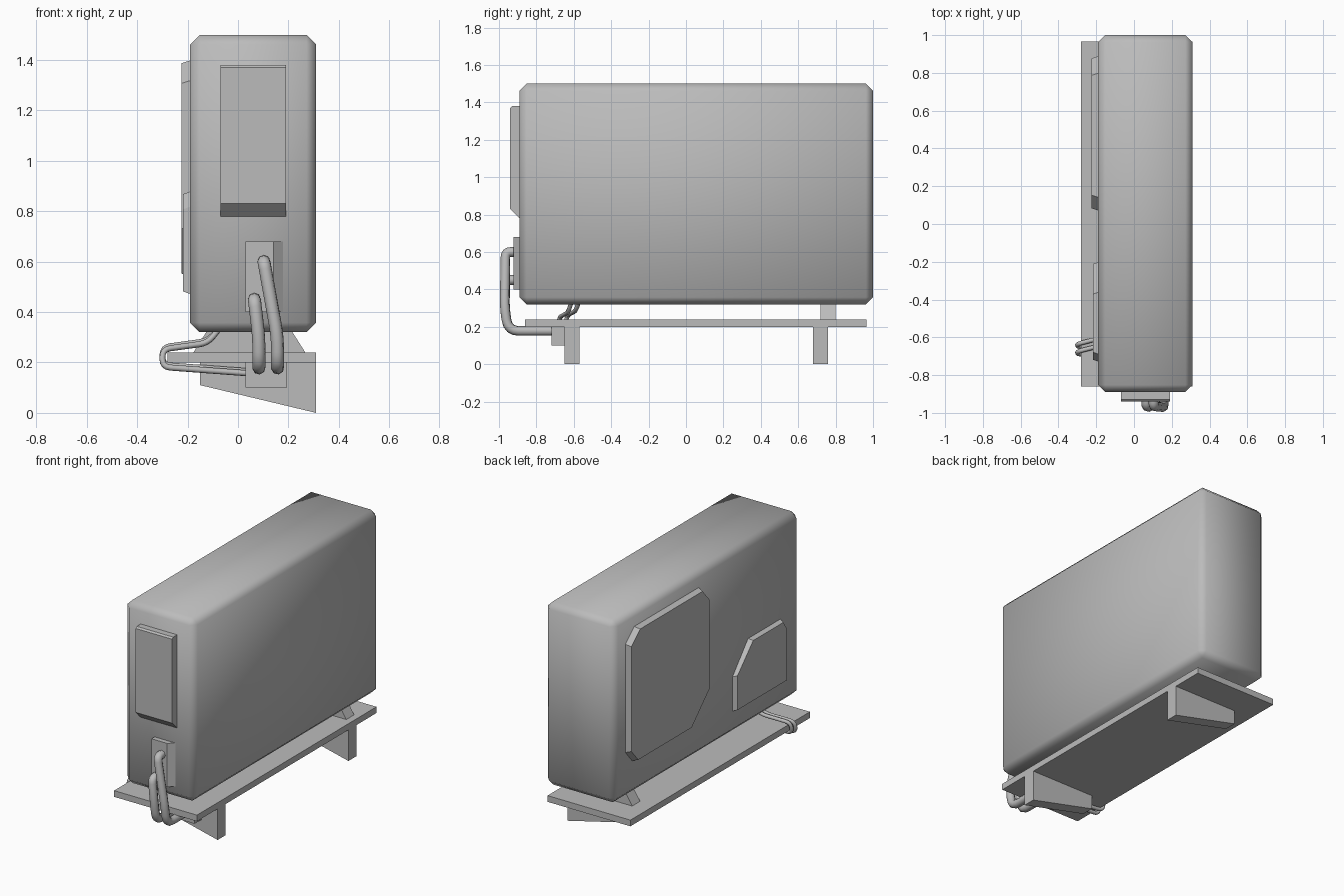
import bpy
import bmesh
import math
from mathutils import Vector

cube = bpy.data.objects.get("Cube")
if cube:
    bpy.data.objects.remove(cube)

grey = bpy.data.materials.new("light grey")
grey.use_nodes = True
GREY = (0.5, 0.5, 0.5, 1)
grey.diffuse_color = GREY
grey.node_tree.nodes["Principled BSDF"].inputs["Base Color"].default_value = GREY


def link(name, data):
    obj = bpy.data.objects.new(name, data)
    bpy.context.collection.objects.link(obj)
    data.materials.append(grey)
    return obj


def prism(name, outline, axis, low, high, inset=0.0):
    """Extrude a 2D outline along an axis; inset shrinks the low end."""
    cu = sum(p[0] for p in outline) / len(outline)
    cv = sum(p[1] for p in outline) / len(outline)

    def place(u, v, w):
        return {"x": (w, u, v), "y": (u, w, v), "z": (u, v, w)}[axis]

    bm = bmesh.new()
    a = []
    for u, v in outline:
        u -= math.copysign(inset, u - cu)
        v -= math.copysign(inset, v - cv)
        a.append(bm.verts.new(place(u, v, low)))
    b = [bm.verts.new(place(u, v, high)) for u, v in outline]
    bm.faces.new(a)
    bm.faces.new(b[::-1])
    for i in range(len(a)):
        j = (i + 1) % len(a)
        bm.faces.new((a[i], b[i], b[j], a[j]))
    bmesh.ops.recalc_face_normals(bm, faces=bm.faces)
    mesh = bpy.data.meshes.new(name)
    bm.to_mesh(mesh)
    bm.free()
    return link(name, mesh)


def box(name, x, y, z):
    return prism(name, [(x[0], y[0]), (x[1], y[0]), (x[1], y[1]), (x[0], y[1])],
                 "z", z[0], z[1])


def bevel(obj, width, segments=1):
    mod = obj.modifiers.new("Bevel", "BEVEL")
    mod.width = width
    mod.segments = segments


def tube(name, points, radius, bend):
    """Round tube through points, with each corner softened."""
    pts = [Vector(p) for p in points]
    path = [pts[0]]
    for p, c, n in zip(pts, pts[1:], pts[2:]):
        d = min(bend, (p - c).length * 0.45, (n - c).length * 0.45)
        s, e = c + (p - c).normalized() * d, c + (n - c).normalized() * d
        for k in range(5):
            t = k / 4
            path.append(s * (1 - t) ** 2 + c * 2 * t * (1 - t) + e * t * t)
    path.append(pts[-1])
    curve = bpy.data.curves.new(name, "CURVE")
    curve.dimensions = "3D"
    curve.bevel_depth = radius
    curve.bevel_resolution = 2
    curve.use_fill_caps = True
    spline = curve.splines.new("POLY")
    spline.points.add(len(path) - 1)
    for q, p in zip(spline.points, path):
        q.co = (*p, 1)
    spline.use_smooth = True
    return link(name, curve)


# Casing with soft chamfered edges
casing = box("casing", (-0.19, 0.31), (-0.89, 1.0), (0.32, 1.5))
bevel(casing, 0.038)
for poly in casing.data.polygons:
    poly.use_smooth = True

# Raised panels on the right side
prism("large_side_panel",
      [(0.89, 0.62), (0.82, 0.54), (0.25, 0.54), (0.07, 0.72), (0.07, 1.32),
       (0.14, 1.40), (0.80, 1.40), (0.89, 1.32)], "x", -0.225, -0.185, 0.013)
prism("small_side_panel",
      [(-0.20, 0.47), (-0.20, 0.69), (-0.36, 0.88), (-0.69, 0.88),
       (-0.73, 0.82), (-0.73, 0.47)], "x", -0.218, -0.185, 0.012)

# Front cover with sloping lower end
prism("front_cover", [(-0.88, 0.77), (-0.94, 0.83), (-0.94, 1.37),
                      (-0.93, 1.38), (-0.88, 1.38)], "x", -0.07, 0.19)

# Connection cover fading into the casing on its left side
prism("connection_cover", [(0.03, -0.88), (0.03, -0.922), (0.14, -0.922), (0.19, -0.88)],
      "z", 0.40, 0.68)

# Base plate, foot and wall brackets
box("base_plate", (-0.28, 0.31), (-0.86, 0.965), (0.20, 0.24))
prism("foot", [(-0.18, 0.235), (0.27, 0.235), (0.21, 0.33), (-0.12, 0.33)],
      "y", 0.72, 0.80)
for name, y in (("front_bracket", -0.65), ("rear_bracket", 0.68)):
    prism(name, [(-0.15, 0.21), (-0.15, 0.11), (0.31, 0.0), (0.31, 0.21)],
          "y", y, y + 0.08)
box("pipe_box", (0.03, 0.195), (-0.72, -0.645), (0.10, 0.205))

# Thick pipes from the cover down to the box
for name, top_x, low_x, z in (("long_pipe", 0.103, 0.157, 0.60),
                              ("short_pipe", 0.065, 0.083, 0.45)):
    tube(name, [(top_x, -0.90, z), (top_x, -0.965, z), (low_x, -0.97, 0.30),
                (low_x, -0.95, 0.178), (low_x, -0.70, 0.178)], 0.026, 0.09)

# Thin cables looping round the plate edge
for name, dy, dz in (("rear_cable", 0.0, 0.0), ("front_cable", -0.04, -0.008)):
    tube(name, [(-0.07, -0.57 + dy, 0.34), (-0.12, -0.59 + dy, 0.285 + dz),
                (-0.30, -0.635 + dy, 0.26 + dz), (-0.30, -0.65 + dy, 0.19 + dz),
                (0.04, -0.66 + dy / 2, 0.165 + dz)], 0.012, 0.035)
